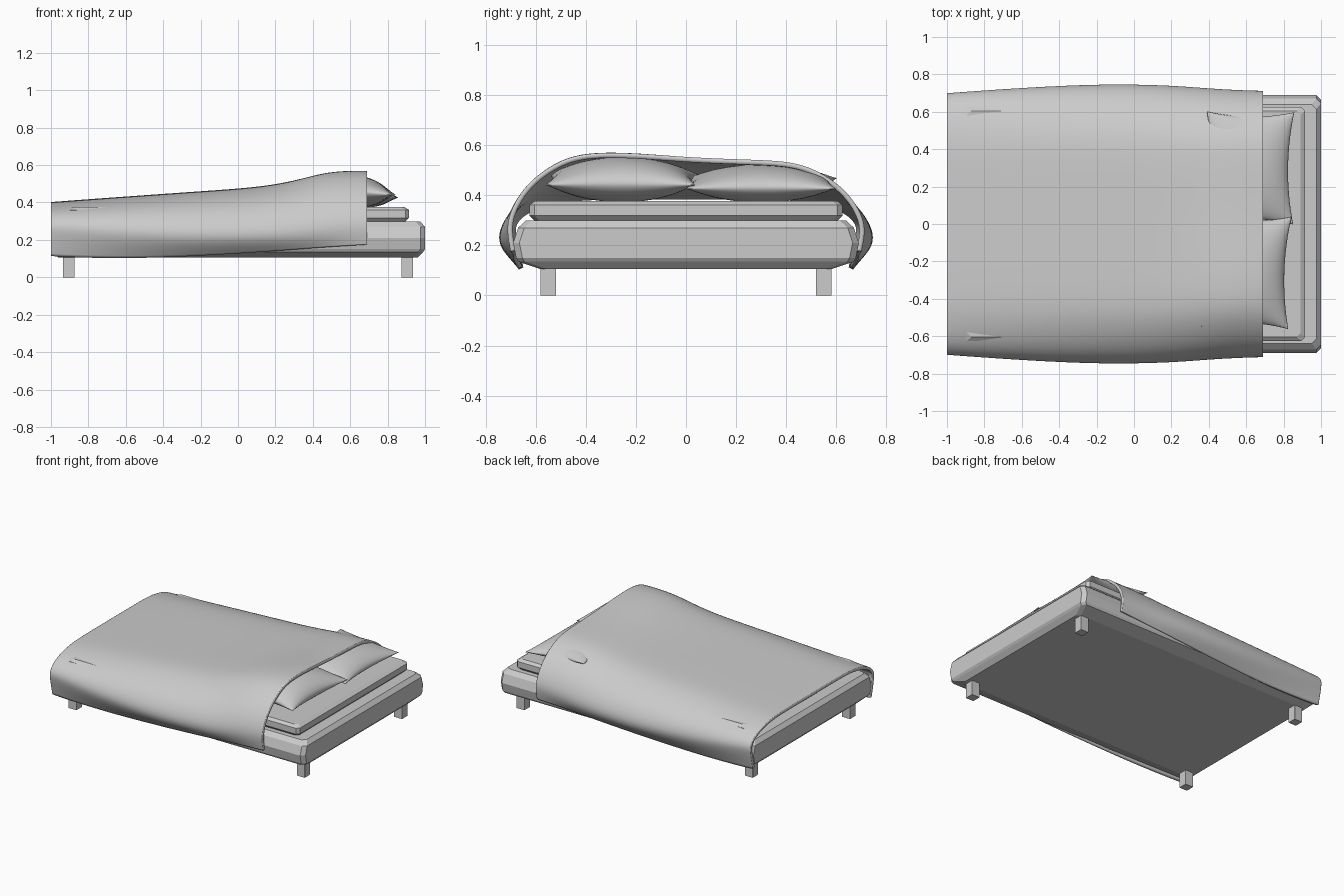
import bpy, bmesh, math
from mathutils import Vector

if "Cube" in bpy.data.objects:
    bpy.data.objects.remove(bpy.data.objects["Cube"])

mat = bpy.data.materials.new("light grey")
mat.diffuse_color = (0.6, 0.6, 0.6, 1)
mat.use_nodes = True
mat.node_tree.nodes["Principled BSDF"].inputs["Base Color"].default_value = mat.diffuse_color


def make(name, verts, faces, smooth=False):
    me = bpy.data.meshes.new(name)
    me.from_pydata(verts, [], faces)
    bm = bmesh.new()
    bm.from_mesh(me)
    bmesh.ops.remove_doubles(bm, verts=bm.verts, dist=1e-5)
    bmesh.ops.recalc_face_normals(bm, faces=bm.faces)
    for f in bm.faces:
        f.smooth = smooth
    bm.to_mesh(me)
    bm.free()
    ob = bpy.data.objects.new(name, me)
    bpy.context.collection.objects.link(ob)
    me.materials.append(mat)
    return ob


def slab(name, hx, hy, cut, rings):
    """Stack of corner-cut rectangles; rings = (z, x inset, y inset)."""
    verts, faces = [], []
    for z, ix, iy in rings:
        a, b, c = hx - ix, hy - iy, cut
        verts += [(x, y, z) for x, y in ((a, b - c), (a - c, b), (c - a, b), (-a, b - c),
                                         (-a, c - b), (c - a, -b), (a - c, -b), (a, c - b))]
    for r in range(len(rings) - 1):
        for i in range(8):
            j = (i + 1) % 8
            faces.append((r*8 + i, r*8 + j, r*8 + 8 + j, r*8 + 8 + i))
    faces += [tuple(range(8)), tuple(range(len(verts) - 8, len(verts)))]
    return make(name, verts, faces)


# Bed base and mattress with chamfered edges
slab("bed_base", 1.0, 0.69, 0.025, [(0.105, 0.04, 0.11), (0.135, 0.01, 0.02), (0.15, 0, 0.012),
                                    (0.21, 0, 0), (0.27, 0, 0.02), (0.298, 0.025, 0.05)])
slab("mattress", 0.915, 0.625, 0.02, [(0.298, 0.02, 0.02), (0.318, 0, 0),
                                      (0.36, 0, 0), (0.376, 0.025, 0.02)])

# Legs
for sx in (-1, 1):
    for sy in (-1, 1):
        leg = slab("leg", 0.031, 0.031, 0.0005, [(0, 0, 0), (0.11, 0, 0)])
        leg.location = (sx * 0.904, sy * 0.55, 0)


# Pillows: pinched edges, pointed corners
def pillow(name, loc, a, b, t, rot):
    n, verts, faces = 28, [], []
    for side in (1, -1):
        for i in range(n + 1):
            for j in range(n + 1):
                u = -math.cos(math.pi * i / n)
                v = -math.cos(math.pi * j / n)
                h = max(0, (1 - u*u) * (1 - v*v)) ** 0.55
                verts.append((a*u*(1 - 0.13*(1 - v*v)), b*v*(1 - 0.09*(1 - u*u)), side*t*h))
    m = n + 1
    for s in (0, m*m):
        for i in range(n):
            for j in range(n):
                k = s + i*m + j
                faces.append((k, k + 1, k + m + 1, k + m))
    ob = make(name, verts, faces, True)
    ob.location, ob.rotation_euler = loc, rot
    return ob


pillow("pillow_front", (0.60, -0.255, 0.462), 0.235, 0.30, 0.088, (0, 0.09, -0.03))
pillow("pillow_back", (0.62, 0.30, 0.447), 0.235, 0.30, 0.074, (0, 0.09, -0.01))

# Blanket: lofted cross-sections (x, top z, front bump, half width, hem z, hem y, fullness)
stations = [(-1.0, 0.402, 0, 0.702, 0.115, 0.67, 0.45),
            (-0.97, 0.405, 0, 0.705, 0.11, 0.67, 0.45),
            (-0.6, 0.432, 0, 0.732, 0.098, 0.665, 0.6),
            (-0.2, 0.460, 0, 0.752, 0.115, 0.675, 0.8),
            (0.12, 0.482, 0, 0.748, 0.135, 0.685, 0.9),
            (0.32, 0.515, 0.006, 0.735, 0.15, 0.69, 1),
            (0.48, 0.548, 0.022, 0.722, 0.162, 0.69, 1),
            (0.66, 0.552, 0.022, 0.715, 0.173, 0.70, 1),
            (0.69, 0.552, 0.020, 0.715, 0.175, 0.70, 1)]
profile = [(0, 1), (0.2, 1), (0.4, 1), (0.57, 0.985), (0.7, 0.92), (0.84, 0.76),
           (0.94, 0.56), (1.0, 0.32), (0.995, 0.14), (None, 0)]
half = [(s, p) for s, ps in ((-1, profile[:0:-1]), (1, profile)) for p in ps]
verts, faces = [], []
for x, zt, bump, w, zb, yb, p in stations:
    for s, (fy, fz) in half:
        y = s * (yb if fy is None else fy * w)
        wave = bump * math.sin(max(-1, min(1, -y / 0.38)) * math.pi / 2) * fz
        if y > 0:
            wave *= 0.6
        verts.append((x, y, zb + (zt - zb) * fz ** p + wave))
m = len(half)
for i in range(len(stations) - 1):
    for j in range(m - 1):
        k = i*m + j
        faces.append((k, k + m, k + m + 1, k + 1))
blanket = make("blanket", verts, faces, True)
# Make sure the shell normals face outward before thickening
top = max(blanket.data.polygons, key=lambda f: f.center.z)
if top.normal.z < 0:
    blanket.data.flip_normals()
sub = blanket.modifiers.new("smooth", 'SUBSURF')
sub.levels = sub.render_levels = 3
sub.boundary_smooth = 'PRESERVE_CORNERS'
sol = blanket.modifiers.new("thickness", 'SOLIDIFY')
sol.thickness = 0.02
sol.offset = -1
